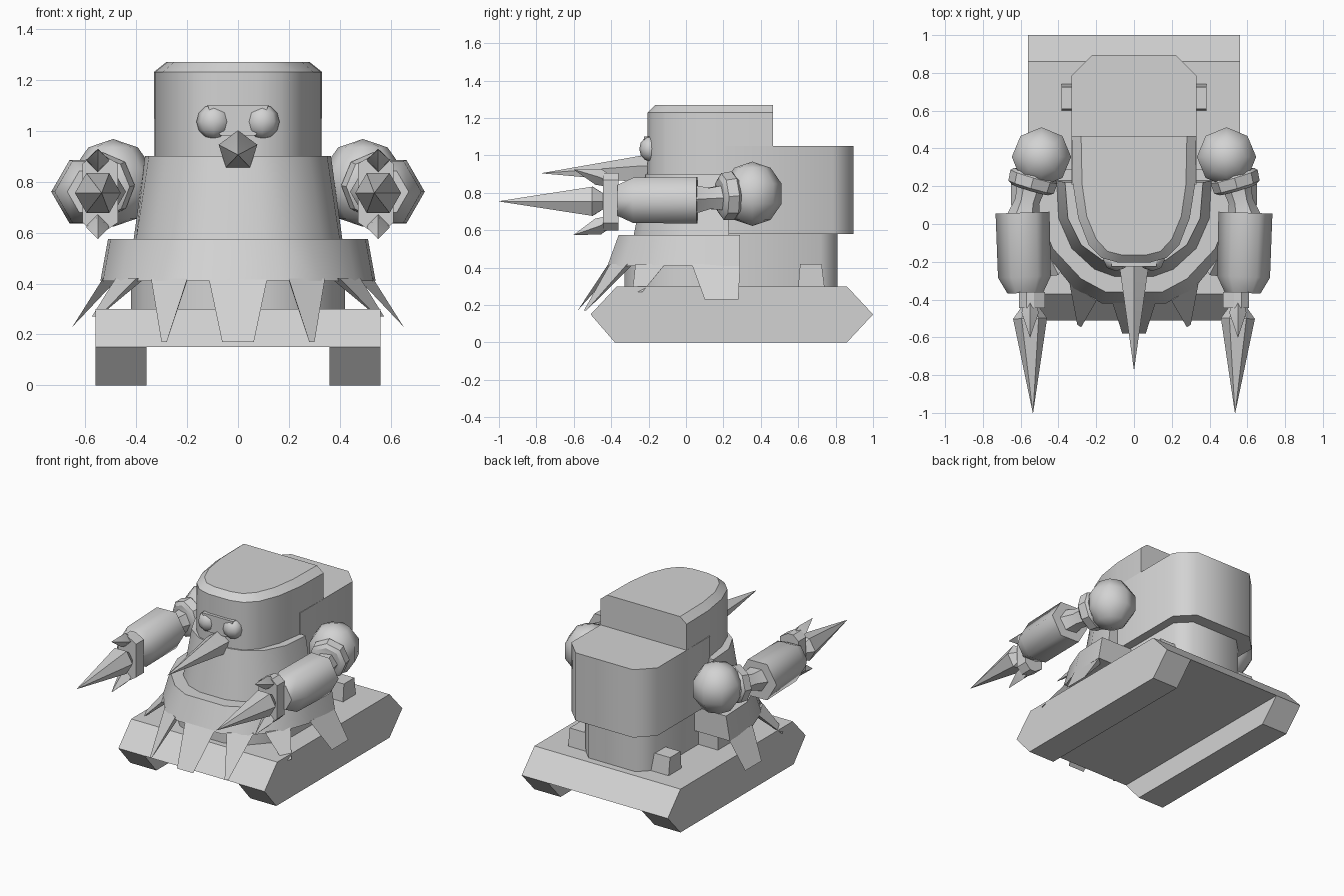
import bpy, bmesh, math
from mathutils import Vector

cube = bpy.data.objects.get("Cube")
if cube:
    bpy.data.objects.remove(cube, do_unlink=True)

grey = bpy.data.materials.new("plain grey")
grey.use_nodes = True
COLOUR = (0.65, 0.65, 0.65, 1)
grey.diffuse_color = COLOUR
grey.node_tree.nodes["Principled BSDF"].inputs["Base Color"].default_value = COLOUR


def finish(name, bm, angle):
    """Turn a bmesh into a named object, smooth below the given edge angle."""
    bmesh.ops.remove_doubles(bm, verts=bm.verts, dist=0.0005)
    bmesh.ops.recalc_face_normals(bm, faces=bm.faces)
    mesh = bpy.data.meshes.new(name)
    bm.to_mesh(mesh)
    bm.free()
    mesh.materials.append(grey)
    obj = bpy.data.objects.new(name, mesh)
    bpy.context.collection.objects.link(obj)
    bpy.ops.object.select_all(action='DESELECT')
    obj.select_set(True)
    bpy.context.view_layer.objects.active = obj
    bpy.ops.object.shade_smooth_by_angle(angle=math.radians(angle))
    return obj


def loft(name, rings, angle=35):
    """Skin equal-length closed rings and cap both ends."""
    bm = bmesh.new()
    loops = [[bm.verts.new(p) for p in r] for r in rings]
    n = len(loops[0])
    for a, b in zip(loops, loops[1:]):
        for i in range(n):
            j = (i + 1) % n
            bm.faces.new((a[i], a[j], b[j], b[i]))
    bm.faces.new(loops[0])
    bm.faces.new(loops[-1])
    return finish(name, bm, angle)


def prism(name, profile, x0, x1):
    """Extrude a (y, z) profile across x."""
    return loft(name, [[(x, y, z) for y, z in profile] for x in (x0, x1)])


def outline(half, z):
    """Mirror a half outline (back to front) into a closed ring at height z."""
    return [(x, y, z) for x, y in half] + [(-x, y, z) for x, y in reversed(half)]


def tube(name, stations, sides=6, phase=0, angle=35):
    """Loft regular rings along stations of (centre, radius)."""
    pts = [Vector(c) for c, r in stations]
    d = (pts[-1] - pts[0]).normalized()
    side = d.cross(Vector((0, 0, 1))).normalized()
    up = side.cross(d)
    rings = []
    for c, (_, r) in zip(pts, stations):
        rings.append([c + (side * math.cos(t) + up * math.sin(t)) * max(r, 0.001)
                      for t in (phase + k * math.tau / sides for k in range(sides))])
    return loft(name, rings, angle)


def hull(name, points):
    bm = bmesh.new()
    for p in points:
        bm.verts.new(p)
    bmesh.ops.convex_hull(bm, input=bm.verts)
    return finish(name, bm, 20)


def ball(name, centre, radius, segs=8, rings=6):
    bm = bmesh.new()
    bmesh.ops.create_uvsphere(bm, u_segments=segs, v_segments=rings, radius=1)
    for v in bm.verts:
        v.co = Vector([c + a * r for c, a, r in zip(centre, v.co, radius)])
    return finish(name, bm, 62)


# Chassis slab and the two tracks
prism("chassis", [(-0.51, 0.15), (-0.37, 0.3), (0.86, 0.3), (1.0, 0.15)], -0.56, 0.56)
TRACK = [(-0.51, 0.15), (-0.38, 0), (0.86, 0), (1.0, 0.15)]
prism("left_track", TRACK, 0.36, 0.56)
prism("right_track", TRACK, -0.56, -0.36)

# Pedestal: front drum and rear block
DRUM = [(0.42, 0.25), (0.42, 0.0), (0.37, -0.15), (0.25, -0.28), (0.12, -0.33)]
loft("pedestal_front", [outline(DRUM, z) for z in (0.3, 0.5)])
REAR = [(0.18, 0.81), (0.27, 0.72), (0.27, 0.15)]
loft("pedestal_rear", [outline(REAR, z) for z in (0.3, 0.6)], 50)

# Rear body block with chamfered corners
BACK = [(0.22, 0.895), (0.33, 0.785), (0.33, 0.21)]
loft("back_block", [outline(BACK, z) for z in (0.58, 1.05)], 50)

# Skirt flaring out around the front
SKIRT_TOP = [(0.51, 0.29), (0.50, 0.05), (0.43, -0.13), (0.28, -0.29), (0.15, -0.36)]
SKIRT_LOW = [(0.54, 0.29), (0.53, 0.03), (0.46, -0.17), (0.32, -0.34), (0.17, -0.42)]
loft("skirt", [outline(SKIRT_LOW, 0.41), outline(SKIRT_TOP, 0.575)])

# Tapered torso
TORSO_LOW = [(0.41, 0.23), (0.40, 0.03), (0.33, -0.13), (0.21, -0.24), (0.10, -0.28)]
TORSO_TOP = [(0.365, 0.22), (0.35, 0.03), (0.28, -0.11), (0.17, -0.19), (0.08, -0.215)]
loft("torso", [outline(TORSO_LOW, 0.57), outline(TORSO_TOP, 0.9)])

# Head, rounded at the front with a chamfered rim
HEAD = [(0.33, 0.465), (0.325, 0.22), (0.295, 0.03), (0.24, -0.11), (0.17, -0.18), (0.08, -0.205)]
RIM = [(0.28, 0.465), (0.275, 0.21), (0.25, 0.04), (0.20, -0.08), (0.14, -0.145), (0.06, -0.165)]
loft("head", [outline(HEAD, 0.89), outline(HEAD, 1.23), outline(RIM, 1.27)])

# Face: pointed beak, bridge and eyes
tube("beak", [((0, -0.15, 0.92), 0.075), ((0, -0.23, 0.92), 0.08), ((0, -0.77, 0.905), 0)],
     5, math.pi / 2)
hull("eye_bridge", [(x * s, y, z) for s in (1, -1) for x, z in ((0.12, 1.10), (0.07, 0.98))
                    for y in (-0.15, -0.225)])

# Skirt fangs: base centre, half width, along-edge direction, tip centre, tip half width
FANGS = [("outer", (0.44, -0.19), 0.09, (0.45, 0.89), (0.56, -0.26, 0.27), 0.03),
         ("front", (0.27, -0.36), 0.085, (0.84, 0.54), (0.29, -0.54, 0.17), 0.012),
         ("side", (0.53, 0.16), 0.13, (0, 1), (0.65, 0.19, 0.23), 0.09)]


def fang(name, base, half, edge, tip, tip_half):
    e = Vector((edge[0], edge[1], 0)).normalized()
    inward = Vector((-base[0], 0.1 - base[1], 0)).normalized() * 0.06
    b, t = Vector((base[0], base[1], 0.42)), Vector(tip)
    pts = [b - e * half, b + e * half, t - e * tip_half, t + e * tip_half,
           b + inward - e * half * 0.6, b + inward + e * half * 0.6]
    hull(name, pts)


fang("centre_fang", (0, -0.415), 0.115, (1, 0), (0, -0.58, 0.17), 0.062)

for s, tag in ((1, "left"), (-1, "right")):
    ball(f"{tag}_eye", (0.095 * s, -0.19, 1.035), (0.068, 0.06, 0.068))

    for part, b, half, e, t, th in FANGS:
        fang(f"{tag}_{part}_fang", (b[0] * s, b[1]), half, (e[0] * s, e[1]),
             (t[0] * s, t[1], t[2]), th)

    # Small blocks beside the rear pedestal
    hull(f"{tag}_rear_lug", [(x * s, y, z) for x in (0.24, 0.385)
                             for y, z in ((0.6, 0.3), (0.74, 0.3), (0.61, 0.42), (0.725, 0.42))])

    # Arm: shoulder, collar, elbow and forearm
    ball(f"{tag}_shoulder", (0.49 * s, 0.355, 0.795), (0.165, 0.165, 0.172), 8, 5)
    tube(f"{tag}_collar", [((0.525 * s, 0.265, 0.785), 0.115), ((0.53 * s, 0.25, 0.785), 0.13),
                           ((0.545 * s, 0.195, 0.78), 0.125), ((0.55 * s, 0.18, 0.78), 0.10)], 8)
    tube(f"{tag}_elbow", [((0.54 * s, 0.22, 0.775), 0.08), ((0.565 * s, 0.12, 0.77), 0.065),
                          ((0.585 * s, 0.03, 0.765), 0.09)], 6)
    tube(f"{tag}_forearm", [((0.59 * s, 0.06, 0.76), 0.143), ((0.58 * s, -0.28, 0.76), 0.14),
                            ((0.575 * s, -0.365, 0.76), 0.095)], 6, 0, 62)

    # Hand: wrist plate, central drill and small claws
    hull(f"{tag}_wrist_plate", [(x * s, y, z) for y in (-0.36, -0.445)
                                for x, z in ((0.47, 0.64), (0.47, 0.87), (0.53, 0.905), (0.57, 0.905),
                                             (0.61, 0.87), (0.61, 0.64), (0.57, 0.6), (0.53, 0.6))])
    tube(f"{tag}_drill", [((0.55 * s, -0.43, 0.755), 0.04), ((0.55 * s, -0.5, 0.755), 0.09),
                          ((0.535 * s, -1.0, 0.755), 0)], 6)
    for up, z0, z1 in (("upper", 0.86, 0.925), ("lower", 0.65, 0.575)):
        tube(f"{tag}_{up}_claw", [((0.55 * s, -0.40, z0), 0.03),
                                  ((0.55 * s, -0.47, z0 + (z1 - z0) * 0.4), 0.045),
                                  ((0.55 * s, -0.6, z1), 0)], 4)
